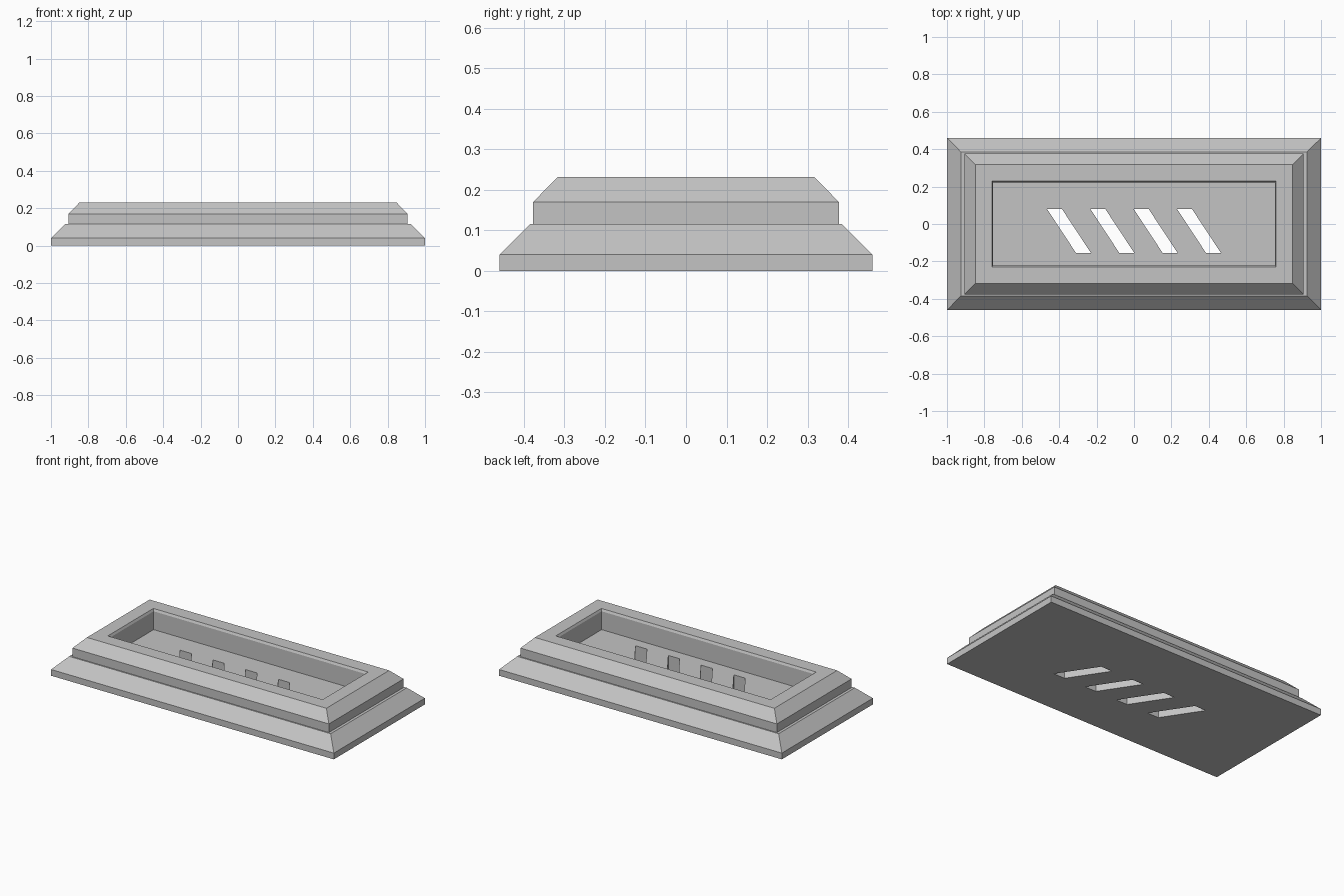
import bpy
import bmesh

if "Cube" in bpy.data.objects:
    bpy.data.objects.remove(bpy.data.objects["Cube"], do_unlink=True)

grey = bpy.data.materials.new("light grey")
grey.use_nodes = True
grey.diffuse_color = (0.55, 0.55, 0.55, 1)
grey.node_tree.nodes["Principled BSDF"].inputs["Base Color"].default_value = grey.diffuse_color


def loft(name, rings):
    """Closed solid through a stack of four-cornered rings."""
    bm = bmesh.new()
    loops = [[bm.verts.new(p) for p in ring] for ring in rings]
    for a, b in zip(loops, loops[1:]):
        for i in range(4):
            j = (i + 1) % 4
            bm.faces.new((a[i], a[j], b[j], b[i]))
    bm.faces.new(loops[0][::-1])
    bm.faces.new(loops[-1])
    bmesh.ops.recalc_face_normals(bm, faces=bm.faces)
    mesh = bpy.data.meshes.new(name)
    bm.to_mesh(mesh)
    bm.free()
    mesh.materials.append(grey)
    obj = bpy.data.objects.new(name, mesh)
    bpy.context.collection.objects.link(obj)
    return obj


def rectangle(hx, hy, z):
    return [(-hx, -hy, z), (hx, -hy, z), (hx, hy, z), (-hx, hy, z)]


# Stepped plinth: half width, half depth, height of each ring
profile = [
    (1.0, 0.46, 0), (1.0, 0.46, 0.04),              # foot
    (0.925, 0.385, 0.115), (0.907, 0.377, 0.115),   # lower slope and step
    (0.907, 0.377, 0.17), (0.847, 0.317, 0.231),    # upper tier and slope
    (0.76, 0.23, 0.231), (0.753, 0.223, 0.217),     # rim with small chamfer
    (0.753, 0.223, 0.1),                            # recess wall to floor
]
plinth = loft("stepped_plinth", [rectangle(*p) for p in profile])

# Four slanted slots cut through the recess floor
for k in range(4):
    x = -0.465 + k * 0.2317
    outline = [(x + 0.155, -0.155), (x + 0.235, -0.155), (x + 0.08, 0.08), (x, 0.08)]
    cutter = loft("slot_cutter", [[(px, py, z) for px, py in outline] for z in (-0.1, 0.2)])
    cutter.hide_render = True
    cut = plinth.modifiers.new("slot", "BOOLEAN")
    cut.operation = "DIFFERENCE"
    cut.solver = "EXACT"
    cut.object = cutter
    bpy.context.view_layer.objects.active = plinth
    bpy.ops.object.modifier_apply(modifier=cut.name)
    bpy.data.objects.remove(cutter, do_unlink=True)
